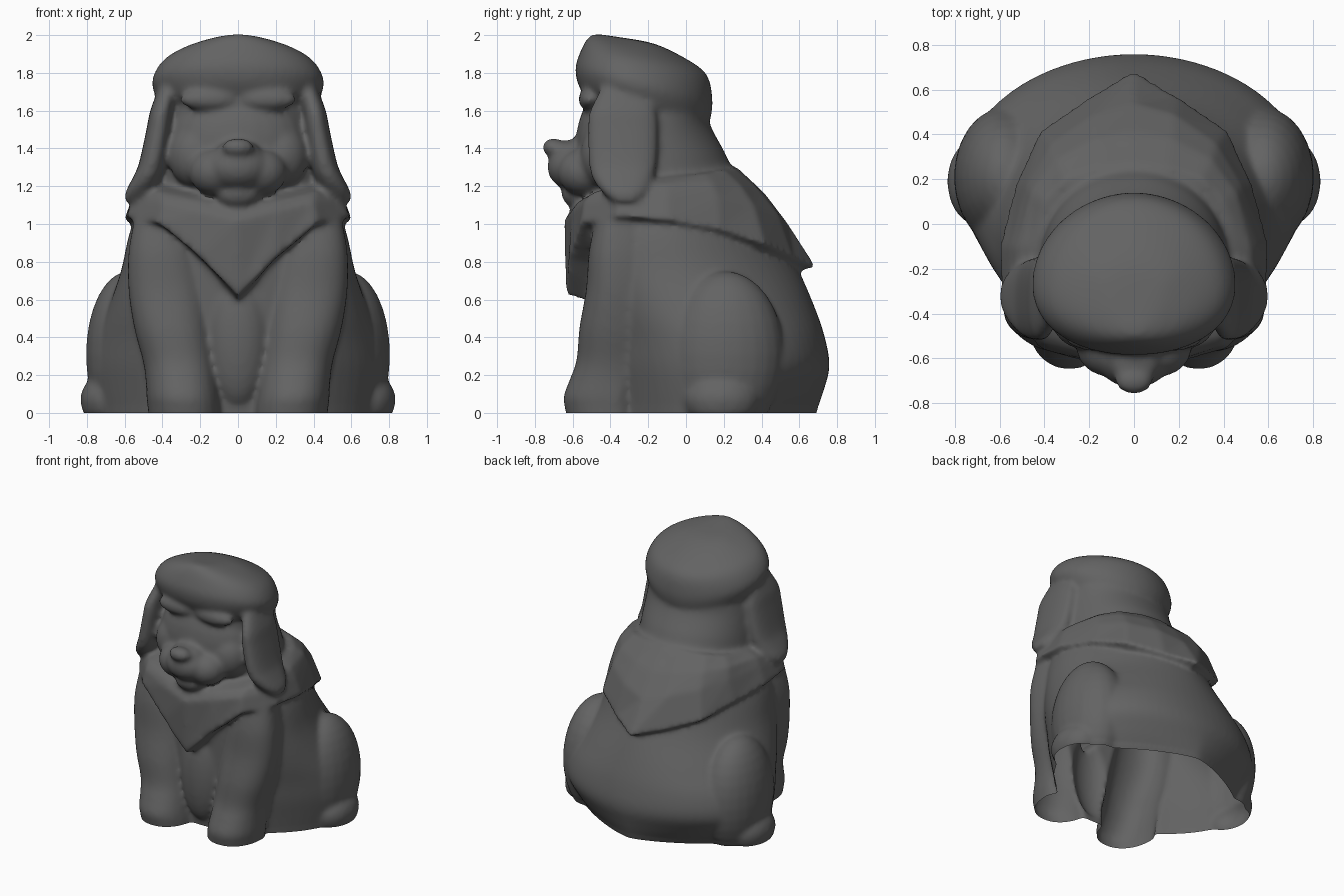
import bpy, bmesh, math
from mathutils import Vector

if "Cube" in bpy.data.objects:
    bpy.data.objects.remove(bpy.data.objects["Cube"])

mat = bpy.data.materials.new("dark_grey")
mat.diffuse_color = (0.125, 0.125, 0.125, 1)
mat.use_nodes = True
mat.node_tree.nodes["Principled BSDF"].inputs["Base Color"].default_value = mat.diffuse_color

parts = []


def finish(bm, name):
    bmesh.ops.recalc_face_normals(bm, faces=bm.faces)
    me = bpy.data.meshes.new(name)
    bm.to_mesh(me)
    bm.free()
    ob = bpy.data.objects.new(name, me)
    bpy.context.collection.objects.link(ob)
    me.materials.append(mat)
    parts.append(ob)


def skin(bm, rows):
    """Closed skin over equal rings, with a fan at each end."""
    n = len(rows[0])
    for a, b in zip(rows, rows[1:]):
        for i in range(n):
            j = (i + 1) % n
            bm.faces.new((a[i], a[j], b[j], b[i]))
    for row in (rows[0], rows[-1]):
        c = bm.verts.new(sum((v.co for v in row), Vector()) / n)
        for i in range(n):
            bm.faces.new((row[i], row[(i + 1) % n], c))


def spow(v, p):
    return math.copysign(abs(v) ** p, v)


def smooth_rings(rings, sub=4):
    """Catmull-Rom steps between the given rings."""
    out = []
    for k in range(len(rings) - 1):
        q = [rings[max(0, min(len(rings) - 1, k + d))] for d in (-1, 0, 1, 2)]
        for s in range(sub):
            t = s / sub
            out.append([b + .5 * t * (c - a + t * (2 * a - 5 * b + 4 * c - d + t * (3 * (b - c) + d - a)))
                        for a, b, c, d in zip(*q)])
    return out + [rings[-1]]


def loft(name, rings, sx=1, seg=64):
    """Rings: z front, z back, centre x, half width, y front, y back, widest y, front and back squareness."""
    bm = bmesh.new()
    rows = []
    for zf, zb, cx, w, yf, yb, ym, nf, nb in smooth_rings(rings):
        row = []
        for i in range(seg):
            a = 2 * math.pi * i / seg
            c, s = math.cos(a), math.sin(a)
            n = nf if c > 0 else nb
            k = spow(c, 2 / n)
            y = ym + (yf - ym) * k if c > 0 else ym - (yb - ym) * k
            t = (y - yf) / (yb - yf)
            row.append(bm.verts.new((sx * (cx + w * spow(s, 2 / n)), y, zf + (zb - zf) * t)))
        rows.append(row)
    skin(bm, rows)
    finish(bm, name)


def ball(name, c, r):
    bm = bmesh.new()
    bmesh.ops.create_uvsphere(bm, u_segments=24, v_segments=16, radius=1)
    for v in bm.verts:
        v.co = [c[i] + v.co[i] * r[i] for i in range(3)]
    finish(bm, name)


# Body; it reaches below the floor and is trimmed open at z = 0
body = [(-.08, .74, -.44, .67, .2, 1.8, 1.3), (0, .75, -.44, .69, .2, 1.8, 1.35),
        (.12, .77, -.46, .73, .2, 1.8, 1.65), (.25, .78, -.48, .76, .2, 1.85, 1.95),
        (.4, .75, -.49, .735, .15, 1.95, 2.05), (.55, .69, -.49, .685, .05, 2.2, 2.0),
        (.75, .62, -.49, .60, -.05, 2.5, 1.8), (.95, .575, -.49, .50, -.1, 2.5, 1.75),
        (1.1, .51, -.48, .40, -.1, 2.4, 1.8), (1.2, .43, -.44, .31, -.08, 2.4, 2)]
loft("body", [(z, z, 0, w, f, b, m, p, q) for z, w, f, b, m, p, q in body])
ball("chest_fur", (0, -.43, .40), (.16, .11, .36))

# Head, face and neck
head = [(1.08, 1.2, .45, -.42, .38), (1.16, 1.30, .43, -.47, .25), (1.30, 1.39, .42, -.50, .2),
        (1.45, 1.52, .405, -.52, .13), (1.6, 1.6, .39, -.53, .115), (1.76, 1.68, .37, -.53, .1)]
loft("head", [(a, z, 0, w, f, b, -.2, 2.2, 2.05) for a, z, w, f, b in head])
ball("face", (0, -.38, 1.41), (.36, .205, .33))

# Puffy cap of hair on top, sloping down to the back
cap = [(1.68, 1.50, .39, -.54, .10), (1.75, 1.56, .43, -.575, .13), (1.83, 1.66, .455, -.585, .14),
       (1.91, 1.79, .40, -.56, .11), (1.97, 1.875, .29, -.53, .0),
       (2.0, 1.955, .15, -.50, -.17), (2.005, 1.99, .03, -.46, -.36)]
loft("hair_cap", [(a, z, 0, w, f, b, min(-.27, b - .05), 2.15, 1.95) for a, z, w, f, b in cap])

# Muzzle
ball("nose_bridge", (0, -.60, 1.38), (.12, .125, .065))
ball("nose", (0, -.70, 1.405), (.085, .06, .05))
ball("muzzle", (0, -.57, 1.30), (.18, .165, .13))
ball("chin", (0, -.56, 1.16), (.12, .10, .08))

ear = [(1.72, .37, .05, -.32, .13), (1.6, .405, .06, -.335, .175), (1.5, .42, .065, -.335, .185),
       (1.32, .455, .07, -.335, .18), (1.24, .485, .075, -.335, .16), (1.17, .52, .075, -.325, .12),
       (1.12, .54, .06, -.32, .07)]
leg = [(-.08, .28, .19, -.62, -.25), (0, .28, .195, -.635, -.25), (.08, .29, .195, -.65, -.25),
       (.18, .30, .19, -.615, -.2), (.28, .315, .19, -.58, -.15), (.45, .35, .20, -.565, -.1),
       (.65, .38, .20, -.53, -.1), (.85, .40, .18, -.515, -.1), (1.02, .40, .15, -.48, -.1)]
for side, sx in (("left", 1), ("right", -1)):
    loft(side + "_ear", [(z, z, cx, w, yc - h, yc + h, yc, 2.4, 2.4) for z, cx, w, yc, h in ear], sx, 24)
    loft(side + "_front_leg", [(z, z, cx, w, f, b, -.38, 2.2, 2) for z, cx, w, f, b in leg], sx, 24)
    ball(side + "_haunch", (sx * .58, .21, .31), (.225, .31, .44))
    ball(side + "_hind_foot", (sx * .69, .19, .07), (.145, .2, .14))
    ball(side + "_cheek", (sx * .12, -.54, 1.275), (.14, .14, .125))
    ball(side + "_face_side", (sx * .22, -.42, 1.36), (.15, .14, .17))
    ball(side + "_brow", (sx * .15, -.51, 1.66), (.16, .06, .06))

# Bandana: rows from front centre round to back centre, mirrored
edge = [(0, -.635, .62), (.2, -.62, .82), (.42, -.56, 1.0), (.59, -.36, 1.04), (.605, -.1, 1.02),
        (.53, .18, .97), (.42, .42, .89), (.2, .57, .82), (0, .69, .77)]
middle = [(0, -.645, 1.02), (.2, -.605, 1.07), (.4, -.54, 1.12), (.555, -.36, 1.14), (.555, -.1, 1.15),
          (.48, .17, 1.14), (.37, .36, 1.1), (.18, .49, 1.05), (0, .54, 1.0)]
upper = [(0, -.52, 1.12), (.2, -.5, 1.15), (.38, -.42, 1.19), (.45, -.3, 1.22), (.45, -.1, 1.25),
         (.4, .1, 1.27), (.3, .2, 1.29), (.15, .25, 1.3), (0, .27, 1.3)]
under = [(x * .84, y * .8, z - .03) for x, y, z in edge]
shoulder = [tuple((p + q) / 2 * k for p, q, k in zip(a, b, (1.04, 1.03, 1.01)))
            for a, b in zip(middle, upper)]
bm = bmesh.new()
rows = []
for half in (under, edge, middle, shoulder, upper):
    full = half + [(-x, y, z) for x, y, z in half[-2:0:-1]]
    rows.append([bm.verts.new(p) for p in full])
skin(bm, rows)
finish(bm, "bandana")

# Fuse everything into one soft skin
bpy.ops.object.select_all(action='DESELECT')
for ob in parts:
    ob.select_set(True)
dog = bpy.context.view_layer.objects.active = parts[0]
bpy.ops.object.join()
dog.name = "sitting_dog"
rm = dog.modifiers.new("fuse", 'REMESH')
rm.mode = 'VOXEL'
rm.voxel_size = 0.016
sm = dog.modifiers.new("soften", 'SMOOTH')
sm.factor, sm.iterations = 0.5, 10
for m in ("fuse", "soften"):
    bpy.ops.object.modifier_apply(modifier=m)

# Trim at the floor, leaving the underside open
bm = bmesh.new()
bm.from_mesh(dog.data)
bmesh.ops.bisect_plane(bm, geom=bm.verts[:] + bm.edges[:] + bm.faces[:],
                       plane_co=(0, 0, 0.005), plane_no=(0, 0, 1), clear_inner=True)
for v in bm.verts:
    v.co.z = max(0, v.co.z - .005) if v.co.z < .03 else v.co.z
for f in bm.faces:
    f.material_index = 0
bm.to_mesh(dog.data)
bm.free()
dog.data.materials.clear()
dog.data.materials.append(mat)
bpy.ops.object.shade_smooth_by_angle(angle=math.radians(50))
